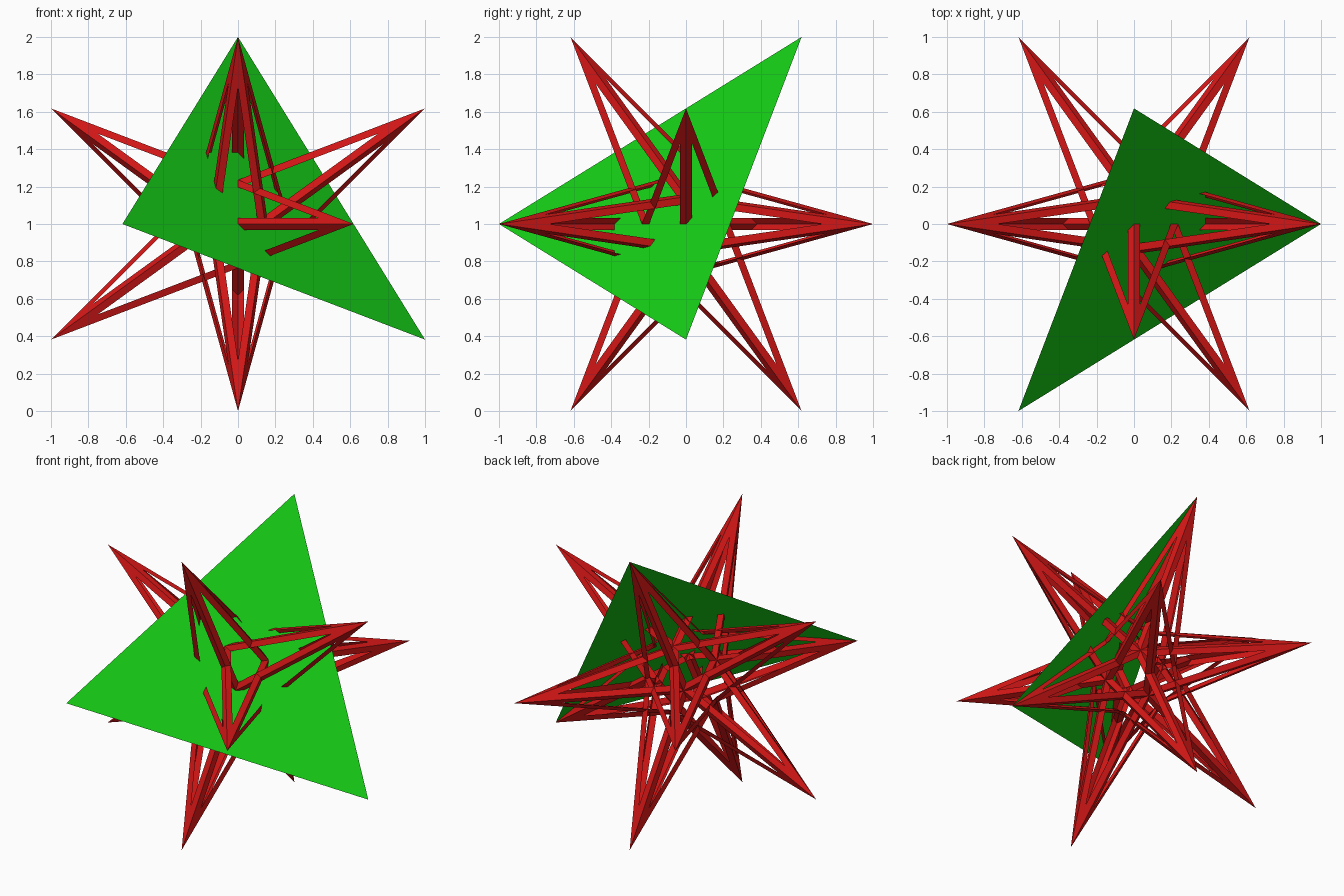
import bpy
import bmesh
import math
from mathutils import Vector

if "Cube" in bpy.data.objects:
    bpy.data.objects.remove(bpy.data.objects["Cube"], do_unlink=True)

PHI = (1 + math.sqrt(5)) / 2
CENTRE = Vector((0, 0, 1))
CORE = PHI ** -3        # size of the inner icosahedron relative to the tips
STRIP = 0.039           # width of the frame strips


def material(name, colour):
    m = bpy.data.materials.new(name)
    m.diffuse_color = (*colour, 1)
    m.use_nodes = True
    m.node_tree.nodes["Principled BSDF"].inputs["Base Color"].default_value = (*colour, 1)
    return m


def build(name, polygons, mat):
    """Flat polygons around the origin, facing outward, lifted to the centre."""
    bm = bmesh.new()
    for pts in polygons:
        normal = (pts[1] - pts[0]).cross(pts[2] - pts[0])
        if normal.dot(pts[0]) < 0:
            pts = pts[::-1]
        bm.faces.new([bm.verts.new(p + CENTRE) for p in pts])
    bmesh.ops.remove_doubles(bm, verts=bm.verts, dist=1e-5)
    mesh = bpy.data.meshes.new(name)
    bm.to_mesh(mesh)
    bm.free()
    mesh.materials.append(mat)
    obj = bpy.data.objects.new(name, mesh)
    bpy.context.collection.objects.link(obj)
    return obj


red = material("red", (0.65, 0.008, 0.008))
green = material("green", (0.008, 0.62, 0.008))

# Twelve tips: the corners of an icosahedron
b = 1 / PHI
tips = []
for s in (1, -1):
    for t in (1, -1):
        tips += [Vector((0, s * b, t)), Vector((t, 0, s * b)), Vector((s * b, t, 0))]


def adjacent(p, q):
    return abs((p - q).length - 2 * b) < 0.01


# One full star face
star_face = [Vector((0, b, 1)), Vector((-b, -1, 0)), Vector((1, 0, -b))]
build("star_face", [star_face], green)
face_normal = Vector((1, -1, 1))
face_level = face_normal.dot(star_face[0])


def framed_side(tip, q1, q2):
    """Two strips along the long edges of a narrow triangle, merging at the tip."""
    middle = (q1 + q2) / 2 - tip
    half_angle = middle.angle(q1 - tip)
    fork = tip + middle.normalized() * (STRIP / math.sin(half_angle))
    step = (q2 - q1).normalized() * (STRIP / math.cos(half_angle))
    return [[tip, q1, q1 + step, fork], [tip, fork, q2 - step, q2]]


# Five-sided open spikes standing on the inner icosahedron
for i, tip in enumerate(tips):
    ring = [n for n in tips if adjacent(tip, n)]
    strips = []
    for j, n1 in enumerate(ring):
        for n2 in ring[j + 1:]:
            if not adjacent(n1, n2):
                continue
            corners = (tip, n1 * CORE, n2 * CORE)
            # the filled star face replaces the strips in its plane
            if all(abs(face_normal.dot(c) - face_level) < 1e-4 for c in corners):
                continue
            strips += framed_side(*corners)
    build(f"spike_{i + 1}", strips, red)
